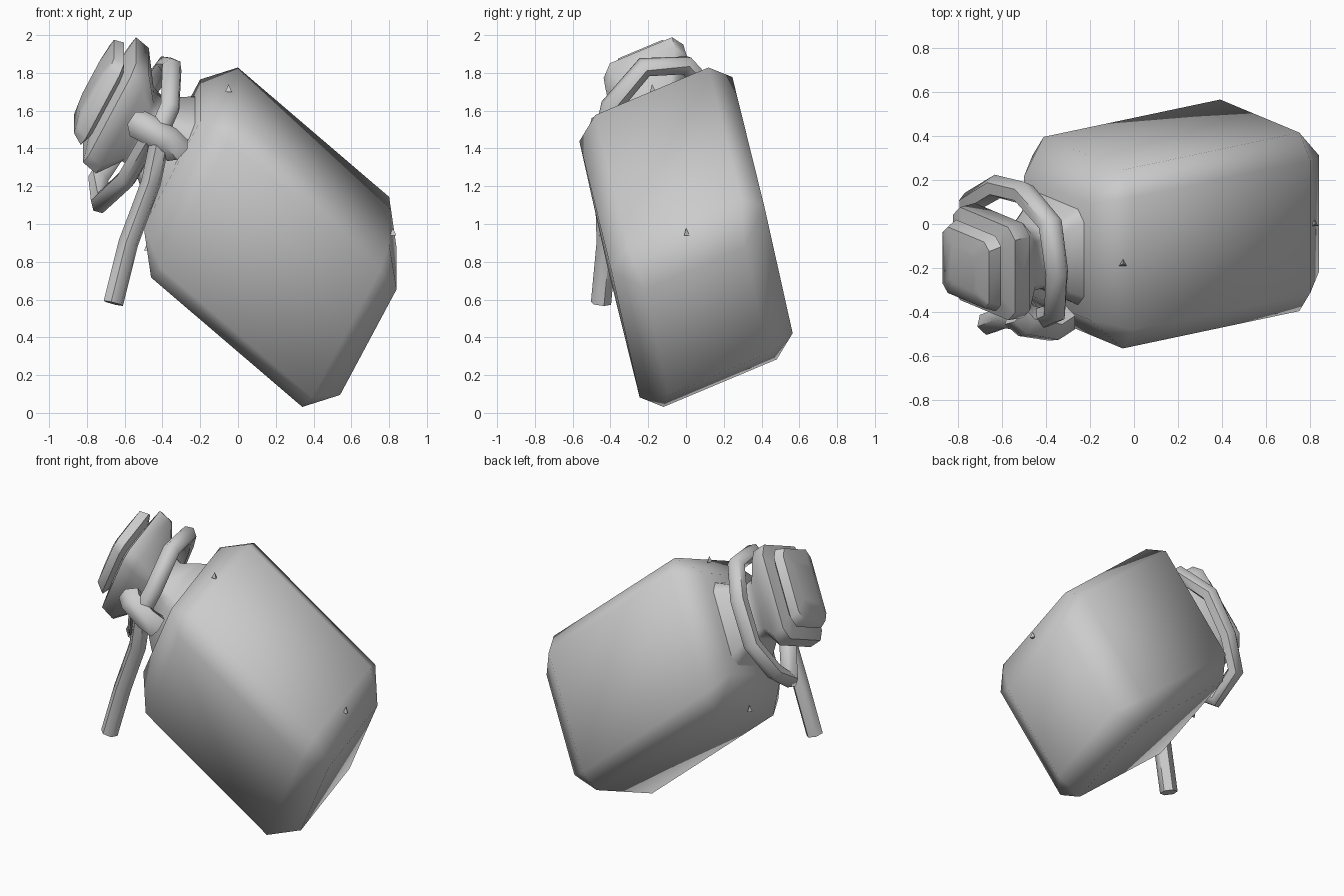
import bpy, bmesh, math
from mathutils import Vector

if "Cube" in bpy.data.objects:
    bpy.data.objects.remove(bpy.data.objects["Cube"])

# Skewed frame of the tilted sack: axis R (towards the base), width P, height Q
C = Vector((0.17, 0.0, 0.93))
R = Vector((0.52, 0.11, -0.445))
P = Vector((0.0, 0.405, 0.17))
Q = Vector((0.23, -0.096, 0.43))
AXIS = R.normalized()


def at(r, p, q):
    return C + R * r + P * p + Q * q


def finish(name, bm, angle=60):
    bmesh.ops.recalc_face_normals(bm, faces=bm.faces[:])
    mesh = bpy.data.meshes.new(name)
    bm.to_mesh(mesh)
    bm.free()
    ob = bpy.data.objects.new(name, mesh)
    bpy.context.collection.objects.link(ob)
    bpy.ops.object.select_all(action='DESELECT')
    ob.select_set(True)
    bpy.context.view_layer.objects.active = ob
    bpy.ops.object.shade_smooth_by_angle(angle=math.radians(angle))
    return ob


def loft(name, rings, angle=60):
    bm = bmesh.new()
    rows = [[bm.verts.new(v) for v in ring] for ring in rings]
    n = len(rows[0])
    for a, b in zip(rows, rows[1:]):
        for i in range(n):
            j = (i + 1) % n
            bm.faces.new((a[i], a[j], b[j], b[i]))
    bm.faces.new(rows[0])
    bm.faces.new(rows[-1])
    return finish(name, bm, angle)


def tube(name, points, radius, sides=6):
    pts = [Vector(p) for p in points]
    rings, u = [], None
    for i, p in enumerate(pts):
        d = (pts[min(i + 1, len(pts) - 1)] - pts[max(i - 1, 0)]).normalized()
        ref = u if u else Vector((0.3, 1, 0.2))
        u = (ref - d * ref.dot(d)).normalized()
        v = d.cross(u)
        rings.append([p + radius * (u * math.cos(math.tau * k / sides)
                                    + v * math.sin(math.tau * k / sides))
                      for k in range(sides)])
    return loft(name, rings)


# Sack body: a box with chamfered edges and corners
bm = bmesh.new()
for sr in (-1, 1):
    for sp in (-1, 1):
        for sq in (-1, 1):
            for r, p, q in ((0.77, 1, 0.78), (0.77, 0.74, 1), (1, 0.65, 0.65)):
                bm.verts.new(at(sr * r, sp * p, sq * q))
bmesh.ops.convex_hull(bm, input=bm.verts[:])
bmesh.ops.dissolve_limit(bm, angle_limit=math.radians(4),
                         verts=bm.verts[:], edges=bm.edges[:])
finish("sack_body", bm, 75)


# Gathered neck opening into a two-layer ruffle
def square_ring(t, kp, kq, cut=0.78):
    c = at(-1, 0, 0) - AXIS * t
    shape = [(1, cut), (cut, 1), (-cut, 1), (-1, cut),
             (-1, -cut), (-cut, -1), (cut, -1), (1, -cut)]
    return [c + P * (kp * a) + Q * (kq * b) for a, b in shape]


profile = [(-0.02, 0.56, 0.56), (0.06, 0.46, 0.46), (0.16, 0.32, 0.34),
           (0.24, 0.32, 0.36), (0.35, 0.53, 0.61), (0.44, 0.52, 0.61),
           (0.465, 0.34, 0.40), (0.49, 0.42, 0.50), (0.55, 0.37, 0.46),
           (0.57, 0.22, 0.26)]
loft("neck_ruffle", [square_ring(*row) for row in profile], 50)

# Rope around the neck, its knot and hanging tail
tube("rope_loop", [(-0.43, -0.43, 1.46), (-0.36, -0.40, 1.62), (-0.35, -0.22, 1.83),
                   (-0.38, 0.0, 1.84), (-0.50, 0.14, 1.68), (-0.62, 0.17, 1.42),
                   (-0.74, 0.10, 1.24), (-0.73, -0.08, 1.11), (-0.59, -0.26, 1.24),
                   (-0.47, -0.42, 1.45)], 0.055)
tube("rope_knot", [(-0.53, -0.40, 1.53), (-0.49, -0.44, 1.51),
                   (-0.37, -0.46, 1.44), (-0.32, -0.42, 1.39)], 0.078)
tube("rope_tail", [(-0.41, -0.45, 1.46), (-0.46, -0.43, 1.22),
                   (-0.58, -0.42, 0.90), (-0.66, -0.45, 0.58)], 0.055)

# Tiny loose-thread spikes on the cloth
for i, pos in enumerate([(-0.05, -0.18, 1.72), (0.82, 0.0, 0.96), (-0.48, 0.0, 0.88)]):
    bm = bmesh.new()
    bmesh.ops.create_cone(bm, segments=3, radius1=0.02, radius2=0, depth=0.04, cap_ends=True)
    bmesh.ops.translate(bm, verts=bm.verts[:], vec=pos)
    finish(f"thread_{i + 1}", bm, 20)
